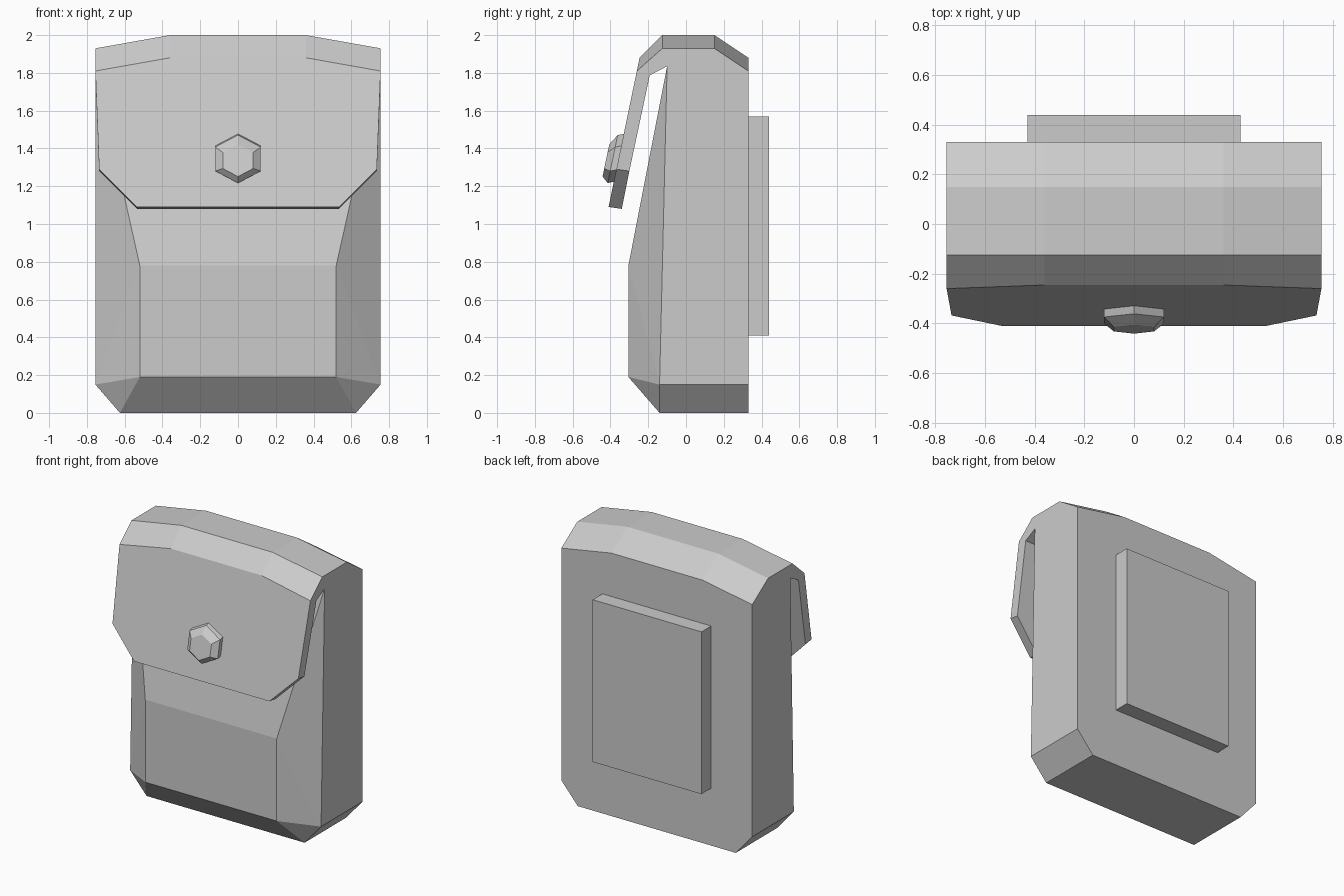
import bpy, bmesh, math

if "Cube" in bpy.data.objects:
    bpy.data.objects.remove(bpy.data.objects["Cube"])


def flap_y(z):
    """Depth of the sloping outer flap plane at height z."""
    return -0.41 + 0.208 * (z - 1.09)


def finish(bm, name):
    bmesh.ops.recalc_face_normals(bm, faces=bm.faces)
    mesh = bpy.data.meshes.new(name)
    bm.to_mesh(mesh)
    bm.free()
    obj = bpy.data.objects.new(name, mesh)
    bpy.context.collection.objects.link(obj)
    return obj


# Bag body with flap: side profile (y, z, half width), spanned from left to right
profile = [
    (0.33, 0.0, 0.625), (0.33, 0.15, 0.755), (0.33, 1.81, 0.755),      # 0-2 back
    (0.15, 1.93, 0.755), (-0.125, 1.93, 0.755),                        # 3-4 top
    (flap_y(1.81), 1.81, 0.755), (flap_y(1.29), 1.29, 0.735),          # 5-6 flap outside
    (-0.41, 1.09, 0.535), (-0.34, 1.08, 0.535),                        # 7-8 flap lip
    (-0.30, 1.28, 0.735), (-0.192, 1.787, 0.755),                      # 9-10 flap inside
    (-0.10, 1.835, 0.755),                                             # 11 gap
    (-0.305, 0.78, 0.52), (-0.305, 0.19, 0.52), (-0.14, 0.0, 0.625),   # 12-14 front pocket
]
raised = (2, 3, 4, 5)      # rows arched upward in the middle

bm = bmesh.new()
ends = {s: [bm.verts.new((s * x, y, z)) for y, z, x in profile] for s in (-1, 1)}
rows = []
for i, (y, z, x) in enumerate(profile):
    mid = []
    if i in raised:
        my = flap_y(1.88) if i == 5 else y
        mid = [bm.verts.new((s * 0.36, my, z + 0.07)) for s in (-1, 1)]
    rows.append([ends[-1][i]] + mid + [ends[1][i]])

for i, row in enumerate(rows):
    nxt = rows[(i + 1) % len(rows)]
    if len(row) == len(nxt):
        for k in range(len(row) - 1):
            bm.faces.new((row[k], row[k + 1], nxt[k + 1], nxt[k]))
    else:
        bm.faces.new(row + nxt[::-1])

# Side panels, flap edges and corner bevels
for s in (-1, 1):
    v = ends[s] + [bm.verts.new((s * 0.755, -0.14, 0.15))]   # 15 lower front side corner
    for ids in ((1, 2, 3, 4, 5, 10, 11, 15), (5, 6, 9, 10), (6, 7, 8, 9),
                (0, 1, 15, 14), (11, 15, 12), (15, 13, 12), (15, 14, 13)):
        bm.faces.new([v[i] for i in ids])
finish(bm, "bag_body_and_flap")

# Back pad
bm = bmesh.new()
bmesh.ops.create_cube(bm, size=1)
for v in bm.verts:
    v.co = (v.co.x * 0.86, 0.38 + v.co.y * 0.12, 0.99 + v.co.z * 1.16)
finish(bm, "back_pad")

# Hexagonal bevelled button lying on the flap
bm = bmesh.new()
rings = []
for scale, out in ((1.0, -0.005), (1.0, 0.031), (0.67, 0.067)):
    ring = []
    for k in range(6):
        a = math.radians(90 + 60 * k)
        z = 1.345 + 0.127 * scale * math.sin(a)
        ring.append(bm.verts.new((0.139 * scale * math.cos(a), flap_y(z) - out, z - 0.2 * out + 0.005)))
    rings.append(ring)
for a, b in zip(rings, rings[1:]):
    for k in range(6):
        j = (k + 1) % 6
        bm.faces.new((a[k], a[j], b[j], b[k]))
bm.faces.new(rings[0])
bm.faces.new(rings[-1])
finish(bm, "flap_button")
